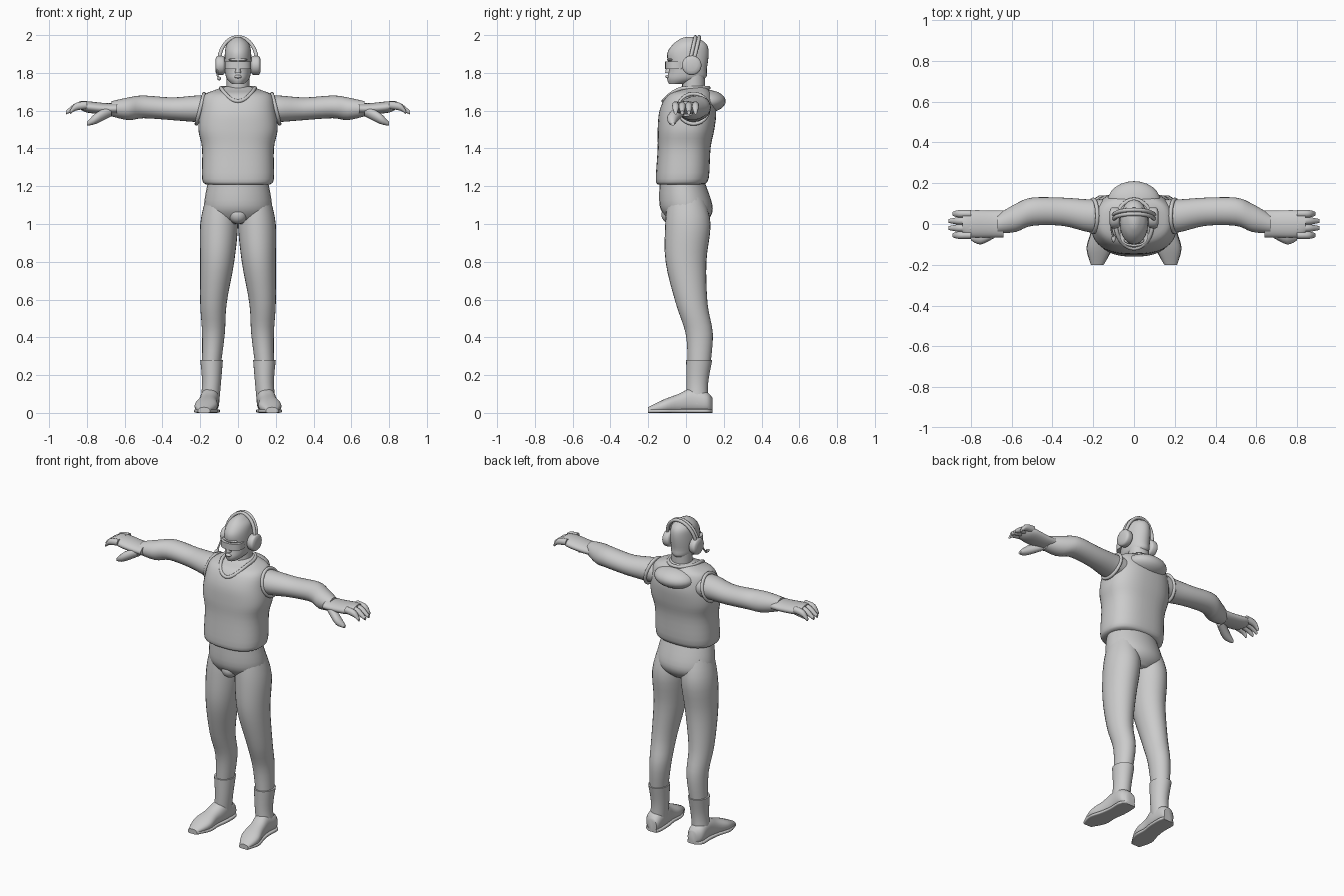
import bpy, bmesh, math
from mathutils import Vector

default_cube = bpy.data.objects.get("Cube")
if default_cube:
    bpy.data.objects.remove(default_cube, do_unlink=True)

grey = bpy.data.materials.new("plain_grey")
grey.use_nodes = True
tone = (0.6, 0.6, 0.6, 1)
grey.diffuse_color = tone
grey.node_tree.nodes["Principled BSDF"].inputs["Base Color"].default_value = tone


def smooth_path(points, steps=4):
    """Smoothly interpolate between number tuples of equal length."""
    points = [Vector(point) for point in points]
    points = [points[0], *points, points[-1]]
    path = []
    for before, start, end, after in zip(points, points[1:], points[2:], points[3:]):
        leave, arrive = (end - before) / 2, (after - start) / 2
        for step in range(steps):
            t = step / steps
            blend = t * t * (3 - 2 * t)
            path.append(start.lerp(end, blend)
                        + leave * (t * (1 - t) ** 2) - arrive * (t * t * (1 - t)))
    path.append(points[-1])
    return path


def link(name, data):
    data.materials.append(grey)
    obj = bpy.data.objects.new(name, data)
    bpy.context.collection.objects.link(obj)


def finish(name, bm):
    bmesh.ops.recalc_face_normals(bm, faces=bm.faces)
    mesh = bpy.data.meshes.new(name)
    bm.to_mesh(mesh)
    bm.free()
    for polygon in mesh.polygons:
        polygon.use_smooth = True
    mesh.set_sharp_from_angle(angle=math.radians(45))
    link(name, mesh)


def rounded(value, power):
    return math.copysign(abs(value) ** (2 / power), value)


def loft(name, axis, rings, power=2, sides=28, side=1):
    """Skin oval rings (x, y, z, first radius, second radius) set across an axis."""
    first, second = [index for index in range(3) if index != "xyz".index(axis)]
    bm = bmesh.new()
    loops = []
    for x, y, z, first_radius, second_radius in smooth_path(rings):
        loop = []
        for corner in range(sides):
            angle = math.tau * corner / sides
            position = Vector((x, y, z))
            position[first] += first_radius * rounded(math.cos(angle), power)
            position[second] += second_radius * rounded(math.sin(angle), power)
            position.x *= side
            loop.append(bm.verts.new(position))
        loops.append(loop)
    for lower, upper in zip(loops, loops[1:]):
        for corner in range(sides):
            bm.faces.new((lower[corner - 1], lower[corner], upper[corner], upper[corner - 1]))
    bm.faces.new(loops[0])
    bm.faces.new(loops[-1])
    finish(name, bm)


def upright(name, rings, **options):
    """Centred body part from (height, half width, middle depth, half depth)."""
    loft(name, "z", [(0, y, z, width, depth) for z, width, y, depth in rings], **options)


def limb(name, axis, rings, wide=1, deep=1, **options):
    """Limb from (x, y, z, radius) with one oval proportion throughout."""
    loft(name, axis, [(x, y, z, radius * wide, radius * deep) for x, y, z, radius in rings],
         **options)


def ball(name, centre, radii):
    bm = bmesh.new()
    bmesh.ops.create_uvsphere(bm, u_segments=24, v_segments=14, radius=1)
    bmesh.ops.scale(bm, vec=radii, verts=bm.verts)
    bmesh.ops.translate(bm, vec=centre, verts=bm.verts)
    finish(name, bm)


def tube(name, points, radius, cyclic=False):
    curve = bpy.data.curves.new(name, "CURVE")
    curve.dimensions = "3D"
    curve.bevel_depth = radius
    curve.bevel_resolution = 3
    curve.use_fill_caps = True
    line = curve.splines.new("POLY")
    line.points.add(len(points) - 1)
    for point, position in zip(line.points, points):
        point.co = (*position, 1)
    line.use_cyclic_u = cyclic
    link(name, curve)


def turn(count, total=math.tau):
    """Sine and cosine pairs around a circle or part of one."""
    angles = [total * index / count for index in range(count + (total < math.tau))]
    return [(math.sin(angle), math.cos(angle)) for angle in angles]


# Sleeveless top with hood and V collar
upright("vest", [(1.21, .17, -.03, .12), (1.24, .19, -.02, .14), (1.4, .19, -.01, .14),
                 (1.5, .21, 0, .15), (1.6, .2, .01, .15), (1.68, .18, .02, .12),
                 (1.71, .12, .04, .08), (1.73, .06, .05, .05)], power=2.5, sides=40)
ball("hood", (0, .11, 1.65), (.13, .1, .06))
tube("collar", [(.09 * s, -.12 * c, 1.72 - .07 * max(0, c) ** 2) for s, c in turn(32)],
     .01, cyclic=True)

# Trousers
upright("trouser_hips", [(1.22, .16, -.02, .12), (1.1, .18, 0, .14),
                         (1.04, .16, .01, .12), (1, .08, .01, .08)])
ball("trouser_front", (0, -.08, 1.05), (.05, .05, .05))

# Head and neck
limb("neck", "z", [(0, .04, 1.68, .06), (0, .04, 1.8, .06)])
upright("head", [(1.74, .03, -.05, .04), (1.77, .06, 0, .1), (1.82, .07, .01, .1),
                 (1.9, .07, .01, .11), (1.95, .06, .02, .09), (1.98, .03, .02, .05),
                 (1.99, .01, .02, .02)])
limb("nose", "z", [(0, -.09, 1.8, .02), (0, -.09, 1.86, .01)], wide=.8)
ball("brow", (0, -.08, 1.87), (.05, .02, .01))
ball("mouth", (0, -.09, 1.78), (.02, .02, .01))
upright("visor_glasses", [(1.82, .07, -.05, .06), (1.86, .07, -.05, .06)], power=2.3)

# Headset
for part, shift in (("headband_front", .02), ("headband_back", .04)):
    tube(part, [(.1 * c, shift + .03 * s, 1.86 + .13 * s) for s, c in turn(20, math.pi)], .01)
tube("microphone_boom", [(-.11, 0, 1.83), (-.11, -.03, 1.79), (-.1, -.07, 1.77)], .005)
ball("microphone", (-.1, -.07, 1.77), (.01, .02, .01))

for label, side in (("left_", 1), ("right_", -1)):
    # Ear cup
    cup = [(.07, .04), (.08, .05), (.11, .05), (.12, .03)]
    limb(label + "ear_cup", "x", [(x, .03, 1.84, radius) for x, radius in cup], side=side)

    # Arm hole rim
    tube(label + "arm_hole",
         [(side * (.2 - .02 * s), .04 + .08 * c, 1.61 + .08 * s) for s, c in turn(24)],
         .01, cyclic=True)

    # Arm and hand
    limb(label + "arm", "x", [(.13, .04, 1.61, .07), (.22, .04, 1.61, .07), (.35, .06, 1.61, .06),
                              (.5, .06, 1.62, .06), (.58, .03, 1.61, .06), (.67, 0, 1.61, .04)],
         wide=1.15, side=side)
    limb(label + "palm", "x", [(.64, 0, 1.61, .03), (.7, 0, 1.61, .03),
                               (.8, 0, 1.62, .03), (.84, 0, 1.63, .02)], wide=2.2, side=side)
    for place, finger in enumerate(("index", "middle", "ring", "little")):
        y = .035 * place - .055
        tip = .91 if finger in ("middle", "ring") else .89
        limb(label + finger + "_finger", "x",
             [(.8, y, 1.63, .02), (.86, y, 1.62, .02), (tip, y, 1.59, .01)],
             wide=.9, sides=12, side=side)
    limb(label + "thumb", "x", [(.67, -.03, 1.6, .03), (.75, -.07, 1.56, .03),
                                (.8, -.07, 1.53, .01)], sides=14, side=side)

    # Leg
    limb(label + "leg", "z", [(.09, 0, 1.14, .08), (.1, .01, 1, .1), (.11, 0, .8, .09),
                              (.13, .03, .58, .07), (.13, .07, .42, .06), (.14, .07, .26, .05)],
         deep=1.2, side=side)

    # Boot, with the foot given as (x, y, half width, height)
    limb(label + "boot_shaft", "z", [(.14, .07, .28, .06), (.14, .06, .16, .05),
                                     (.15, .06, .05, .05)], deep=1.15, side=side)
    foot = [(.14, .14, .03, .08), (.15, .11, .05, .11), (.15, .03, .05, .13),
            (.16, -.04, .05, .1), (.17, -.12, .06, .07), (.18, -.2, .03, .03)]
    loft(label + "boot_foot", "y", [(x, y, height / 2, width, height / 2)
                                    for x, y, width, height in foot], power=2.3, side=side)
    loft(label + "boot_sole", "y", [(x, y, .01, width * 1.05, .01)
                                    for x, y, width, height in foot], power=5, side=side)
